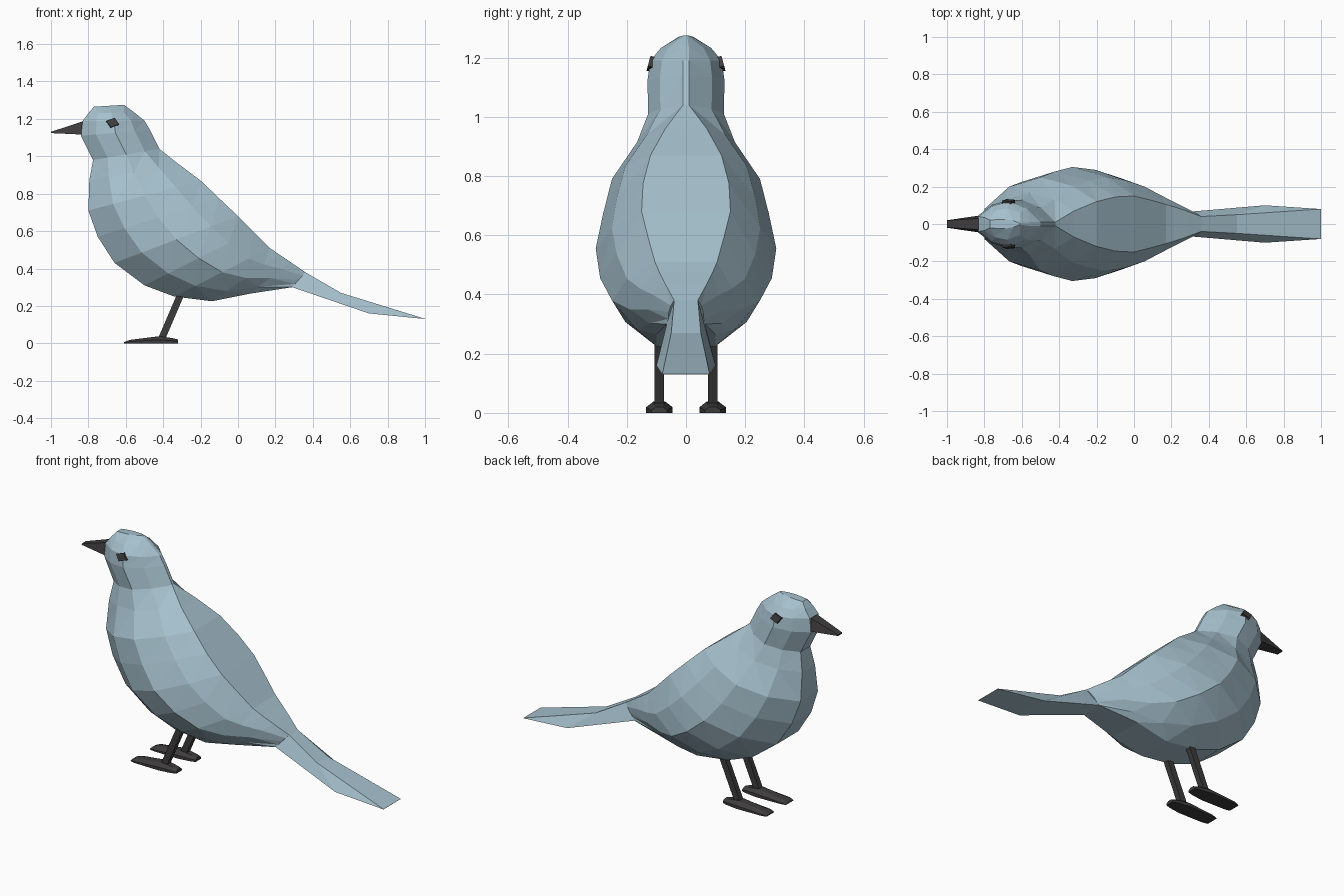
import bpy, bmesh, math
from mathutils import Vector, Matrix

if "Cube" in bpy.data.objects:
    bpy.data.objects.remove(bpy.data.objects["Cube"])


def material(name, rgb):
    m = bpy.data.materials.new(name)
    m.diffuse_color = (*rgb, 1)
    m.use_nodes = True
    m.node_tree.nodes["Principled BSDF"].inputs["Base Color"].default_value = m.diffuse_color
    return m


FEATHER = material("feather blue grey", (0.38, 0.53, 0.61))
DARK = material("dark horn", (0.048, 0.045, 0.045))


def skin(name, rings, mat, triangulate=False):
    """Join equal-length rings of points into a closed flat-faced solid."""
    bm = bmesh.new()
    loops = [[bm.verts.new(p) for p in ring] for ring in rings]
    n = len(loops[0])
    for a, b in zip(loops, loops[1:]):
        for i in range(n):
            j = (i + 1) % n
            bm.faces.new((a[i], a[j], b[j], b[i]))
    bm.faces.new(loops[0])
    bm.faces.new(loops[-1])
    bmesh.ops.remove_doubles(bm, verts=bm.verts[:], dist=0.0005)
    if triangulate:
        bmesh.ops.triangulate(bm, faces=bm.faces[:], quad_method='SHORT_EDGE')
    bmesh.ops.recalc_face_normals(bm, faces=bm.faces[:])
    me = bpy.data.meshes.new(name)
    bm.to_mesh(me)
    bm.free()
    me.materials.append(mat)
    ob = bpy.data.objects.new(name, me)
    bpy.context.collection.objects.link(ob)
    return ob


def section(xa, za, xb, zb, ya, w, yb):
    """Ten-sided slanted section from the back (a) to the breast (b)."""
    half = [(0, ya), (0.22, ya + 0.65 * (w - ya)), (0.5, w),
            (0.78, yb + 0.7 * (w - yb)), (1, yb)]
    pts = [(xa + (xb - xa) * t, y, za + (zb - za) * t) for t, y in half]
    return pts + [(x, -y, z) for x, y, z in reversed(pts)]


def quad(xa, za, ya, xb, zb, yb):
    """Four-cornered section: upper edge (a) and lower edge (b)."""
    return [(xa, ya, za), (xb, yb, zb), (xb, -yb, zb), (xa, -ya, za)]


neck = (-0.42, 1.04, -0.775, 0.98, 0.01, 0.128, 0.045)

# Body: slanted sections from neck to tail root
skin("body", [section(*s) for s in [
    neck,
    (-0.32, 0.96, -0.795, 0.87, 0.07, 0.165, 0.06),
    (-0.20, 0.87, -0.80, 0.71, 0.12, 0.25, 0.08),
    (-0.10, 0.775, -0.75, 0.57, 0.145, 0.28, 0.09),
    (0.00, 0.68, -0.66, 0.43, 0.15, 0.305, 0.10),
    (0.08, 0.60, -0.50, 0.31, 0.13, 0.29, 0.10),
    (0.17, 0.51, -0.34, 0.25, 0.105, 0.25, 0.10),
    (0.22, 0.475, -0.14, 0.225, 0.09, 0.19, 0.10),
    (0.28, 0.435, 0.06, 0.265, 0.07, 0.13, 0.10),
    (0.36, 0.38, 0.29, 0.30, 0.04, 0.058, 0.065),
]], FEATHER, True)

# Head: continues the neck section up to the crown
skin("head", [section(*s) for s in [
    neck,
    (-0.47, 1.14, -0.84, 1.11, 0.01, 0.13, 0.04),
    (-0.50, 1.19, -0.83, 1.19, 0.01, 0.12, 0.04),
    (-0.555, 1.235, -0.80, 1.23, 0.01, 0.085, 0.035),
    (-0.61, 1.275, -0.77, 1.265, 0.004, 0.025, 0.02),
]], FEATHER, True)

# Tail: flat top, flared underside, closing to a thin edge
skin("tail", [
    quad(0.36, 0.38, 0.04, 0.29, 0.30, 0.065),
    quad(0.55, 0.27, 0.05, 0.70, 0.16, 0.10),
    quad(1.00, 0.131, 0.08, 1.00, 0.13, 0.08),
], FEATHER)

# Beak
skin("beak", [
    quad(-0.81, 1.19, 0.03, -0.83, 1.115, 0.042),
    quad(-0.835, 1.185, 0.03, -0.85, 1.117, 0.042),
    quad(-1.00, 1.131, 0.018, -1.00, 1.124, 0.02),
], DARK)

for side, label in ((1, "left"), (-1, "right")):
    # Eye: small tilted diamond plate on the side of the head
    rot = Matrix.Rotation(math.radians(15 * side), 3, 'X') @ Matrix.Rotation(math.radians(15), 3, 'Y')
    centre = Vector((-0.67, 0.116 * side, 1.178))
    corners = [(-0.036, 0), (0.004, 0.028), (0.036, 0), (-0.004, -0.028)]
    skin(label + "_eye", [[centre + rot @ Vector((x, d * side, z)) for x, z in corners]
                          for d in (-0.02, 0.011)], DARK)

    # Leg: slanted square rod
    y = 0.09 * side
    skin(label + "_leg", [[(x + dx, y + dy, z) for dx, dy in
                           ((-0.02, -0.016), (0.02, -0.016), (0.02, 0.016), (-0.02, 0.016))]
                          for x, z in ((-0.41, 0.02), (-0.29, 0.30))], DARK)

    # Foot: low wedge with a narrow top
    skin(label + "_foot", [[(x, y - w, 0), (x, y - w, h * 0.5), (x, y - w * 0.45, h),
                            (x, y + w * 0.45, h), (x, y + w, h * 0.5), (x, y + w, 0)]
                           for x, w, h in ((-0.32, 0.026, 0.02), (-0.35, 0.035, 0.028),
                                           (-0.42, 0.045, 0.038), (-0.58, 0.042, 0.018),
                                           (-0.61, 0.035, 0.006))], DARK)
